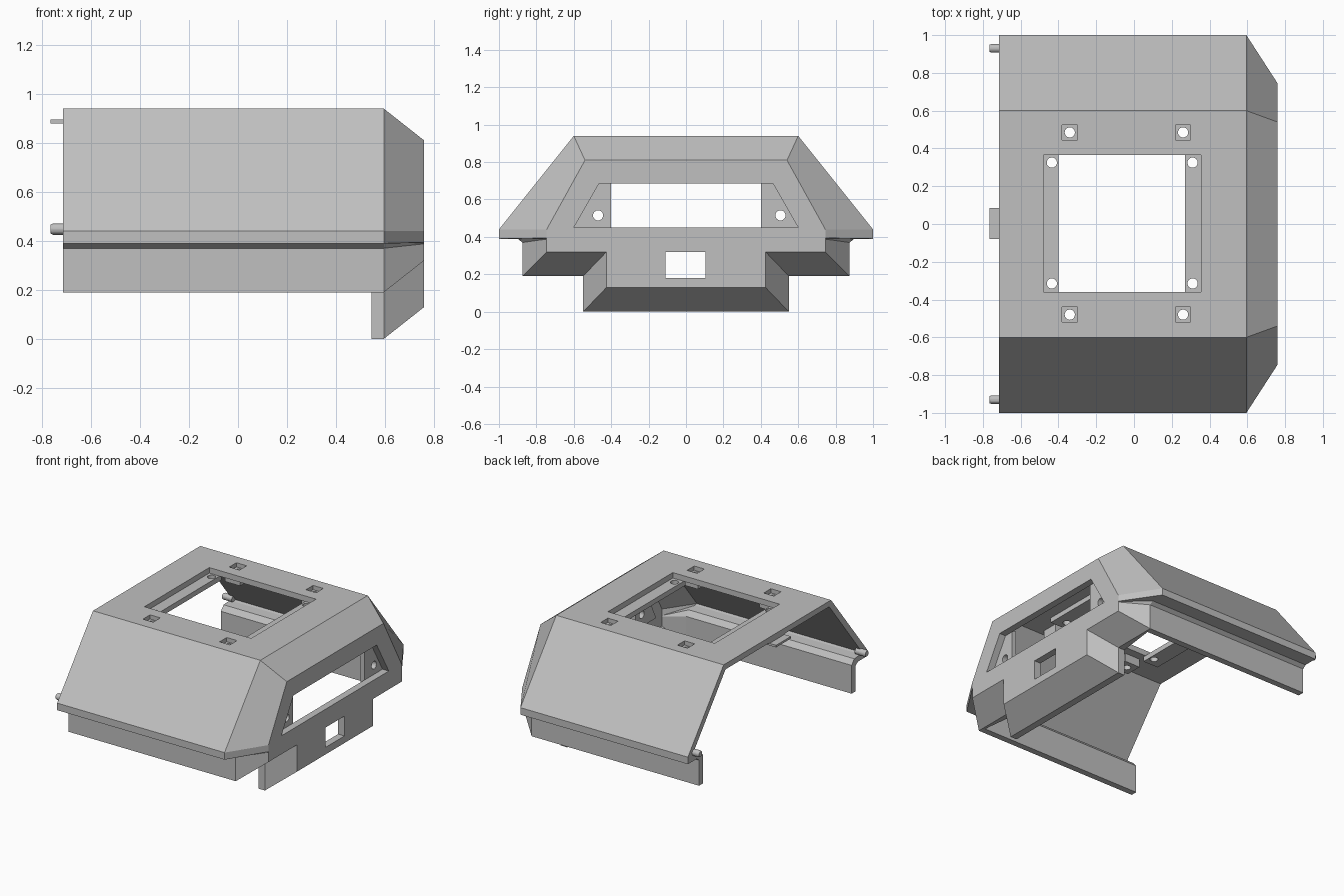
import bpy, bmesh
from mathutils import Matrix, Vector

cube = bpy.data.objects.get("Cube")
if cube:
    bpy.data.objects.remove(cube, do_unlink=True)

grey = bpy.data.materials.new("plain grey")
grey.use_nodes = True
COLOUR = (0.53, 0.53, 0.53, 1)
grey.diffuse_color = COLOUR
grey.node_tree.nodes["Principled BSDF"].inputs["Base Color"].default_value = COLOUR


def finish(name, bm):
    bmesh.ops.recalc_face_normals(bm, faces=bm.faces)
    mesh = bpy.data.meshes.new(name)
    bm.to_mesh(mesh)
    bm.free()
    mesh.materials.append(grey)
    obj = bpy.data.objects.new(name, mesh)
    bpy.context.collection.objects.link(obj)
    return obj


def add_box(bm, x0, x1, y0, y1, z0, z1):
    centre = Vector((x0 + x1, y0 + y1, z0 + z1)) / 2
    size = Matrix.Diagonal((x1 - x0, y1 - y0, z1 - z0, 1))
    bmesh.ops.create_cube(bm, size=1, matrix=Matrix.Translation(centre) @ size)


def add_rod(bm, centre, radius, length, axis, tip=1):
    turn = Matrix.Rotation(-1.570796, 4, "Y") if axis == "X" else Matrix()
    bmesh.ops.create_cone(bm, cap_ends=True, segments=24, radius1=radius, radius2=radius * tip,
                          depth=length, matrix=Matrix.Translation(centre) @ turn)


def add_prism(bm, x0, x1, outline):
    base = bm.faces.new([bm.verts.new((x0, y, z)) for y, z in outline])
    ext = bmesh.ops.extrude_face_region(bm, geom=[base])["geom"]
    bmesh.ops.translate(bm, vec=(x1 - x0, 0, 0),
                        verts=[v for v in ext if isinstance(v, bmesh.types.BMVert)])
    if base.is_valid is False:
        bm.faces.new([v for v in bm.verts if v.co.x == x0])


def cut(target, name, bm):
    cutter = finish(name, bm)
    cutter.hide_render = True
    cutter.hide_viewport = True
    cutter.display_type = "WIRE"
    mod = target.modifiers.new(name, "BOOLEAN")
    mod.operation = "DIFFERENCE"
    mod.solver = "EXACT"
    mod.use_self = True
    mod.object = cutter


# Body shell: half sections listed from the lower edge up to the roof edge
BACK, RIM, FRONT = -0.715, 0.595, 0.76
outer = [(.875, .19), (.875, .37), (.9, .39), (1, .39), (1, .44), (.6, .94)]
inner = [(.83, .19), (.83, .39), (.86, .425), (.93, .43), (.95, .435), (.58, .9)]
face = [(.745, .32), (.745, .388), (.745, .391), (.745, .394), (.745, .44), (.54, .81)]
flap = [(.55, 0), (.55, .19)]
face_flap = [(.425, .13), (.425, .32)]


def ring(bm, half, xs):
    pts = [(x, y, z) for x, (y, z) in zip(xs, half)]
    pts += [(x, -y, z) for x, y, z in reversed(pts)]
    return [bm.verts.new(p) for p in pts]


def loft(bm, a, b, closed=False):
    n = len(a)
    for i in range(n if closed else n - 1):
        j = (i + 1) % n
        bm.faces.new((a[i], a[j], b[j], b[i]))


bm = bmesh.new()
out_back = ring(bm, outer, [BACK] * 6)
in_back = ring(bm, inner, [BACK] * 6)
out_rim = ring(bm, flap + outer, [RIM] * 8)
in_rim = ring(bm, flap + inner, [.545] * 2 + [.58] * 6)
out_face = ring(bm, face_flap + face, [FRONT] * 8)
in_face = ring(bm, face_flap + face, [.71] * 8)
loft(bm, out_back, out_rim[2:-2])
loft(bm, in_back, in_rim[2:-2])
loft(bm, out_back, in_back)
loft(bm, out_rim, out_face, True)
loft(bm, in_rim, in_face, True)
bm.faces.new(out_face)
bm.faces.new(in_face)
# Lower edges of the side skirts and the front flap
for a, b in ((0, 2), (-1, -3)):
    bm.faces.new((out_back[a], out_rim[b], in_rim[b], in_back[a]))
n = len(out_rim)
for i in (0, 1, n - 3, n - 2, n - 1):
    j = (i + 1) % n
    bm.faces.new((out_rim[i], out_rim[j], in_rim[j], in_rim[i]))
body = finish("body_shell", bm)

# Roof hatch, front window and socket openings
bm = bmesh.new()
add_box(bm, -.48, .355, -.36, .365, .8, 1)
add_prism(bm, .6, .8, [(-.6, .45), (.6, .45), (.465, .685), (-.465, .685)])
add_box(bm, .6, .8, -.11, .105, .18, .32)
cut(body, "opening_cutter", bm)

pockets = [(x, y) for x in (-.34, .26) for y in (-.48, .485)]
bm = bmesh.new()
for x, y in pockets:
    add_box(bm, x - .04, x + .04, y - .04, y + .04, .85, 1)
cut(body, "pocket_cutter", bm)

# Bosses below the roof pockets
bm = bmesh.new()
for x, y in pockets:
    add_box(bm, x - .06, x + .06, y - .06, y + .06, .84, .91)
bosses = finish("roof_bosses", bm)
bm = bmesh.new()
for x, y in pockets:
    add_rod(bm, (x, y, .88), .027, .3, "Z")
cut(bosses, "boss_hole_cutter", bm)

# Hatch flanges with screw holes
bm = bmesh.new()
for x0, x1 in ((-.52, -.4), (.27, .395)):
    add_box(bm, x0, x1, -.38, .385, .865, .901)
flanges = finish("hatch_flanges", bm)
bm = bmesh.new()
for x in (-.435, .31):
    for y in (-.315, .325):
        add_rod(bm, (x, y, .88), .027, .2, "Z")
cut(flanges, "flange_hole_cutter", bm)

# Window mounting plates with screw holes
bm = bmesh.new()
for s in (-1, 1):
    add_prism(bm, .675, .711, [(s * y, z) for y, z in ((.4, .43), (.63, .43), (.5, .7), (.4, .7))])
plates = finish("window_plates", bm)
bm = bmesh.new()
for y in (-.47, .505):
    add_rod(bm, (.69, y, .515), .027, .2, "X")
cut(plates, "plate_hole_cutter", bm)

# Rear locating pegs and latch tongue
bm = bmesh.new()
for y in (-.93, .93):
    add_rod(bm, (-.72, y, .448), .023, .07, "X")
    add_rod(bm, (-.76, y, .448), .023, .01, "X", .8)
finish("rear_pegs", bm)
bm = bmesh.new()
add_box(bm, -.765, -.62, -.08, .085, .88, .895)
add_box(bm, -.714, -.62, -.08, .085, .88, .905)
finish("latch_tongue", bm)
